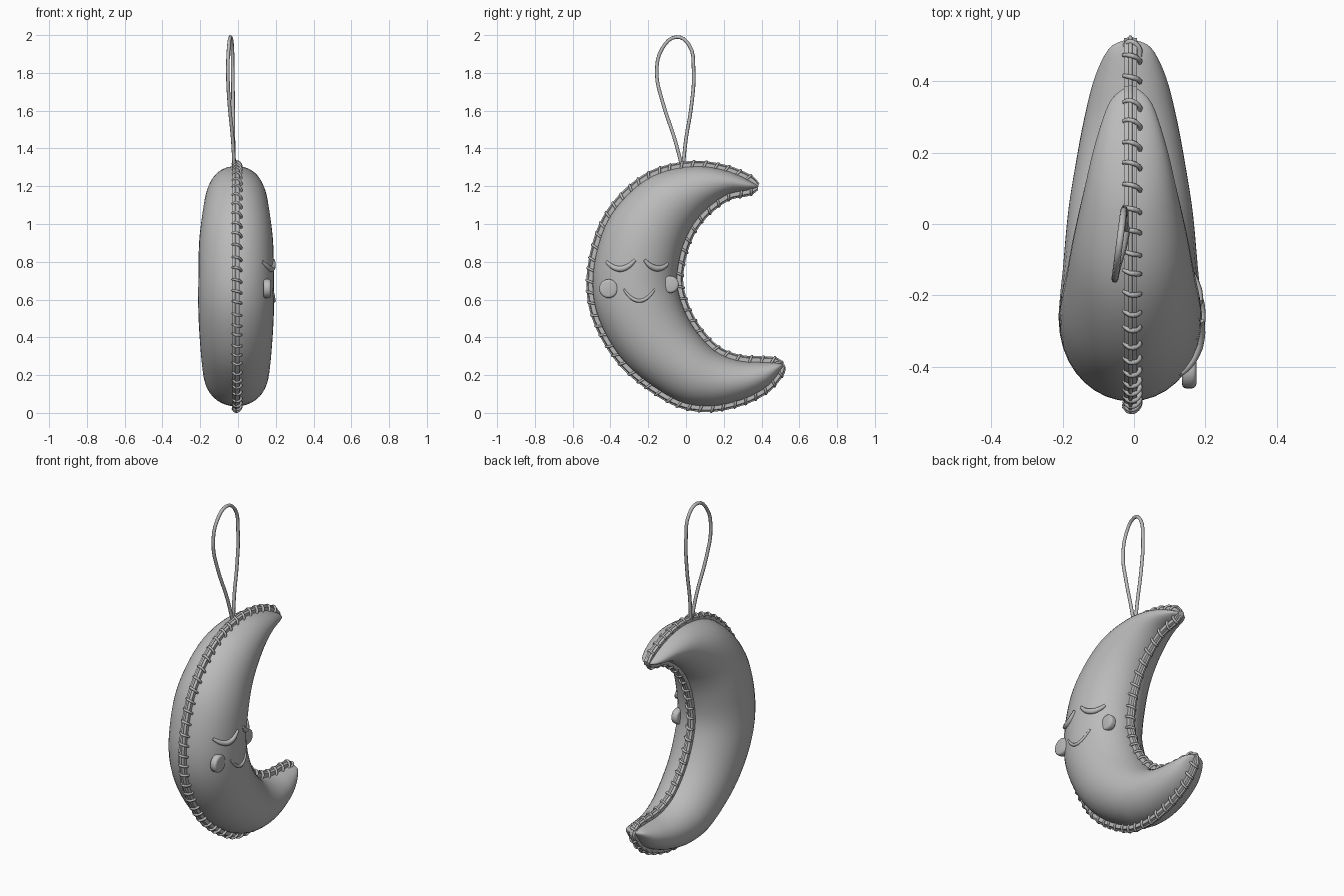
import bpy, bmesh, math
from mathutils import Vector
from mathutils.bvhtree import BVHTree

if "Cube" in bpy.data.objects:
    bpy.data.objects.remove(bpy.data.objects["Cube"])

felt = bpy.data.materials.new("grey felt")
felt.diffuse_color = (0.5, 0.5, 0.5, 1)
felt.use_nodes = True
felt.node_tree.nodes["Principled BSDF"].inputs["Base Color"].default_value = felt.diffuse_color
MID = -0.01  # x of the seam plane

# Crescent stations from top tip to bottom tip: outer (y, z), inner (y, z), half thickness
STATIONS = [
    (.385, 1.21, .38, 1.185, .015), (.34, 1.255, .335, 1.155, .06),
    (.20, 1.31, .24, 1.135, .10), (.02, 1.328, .165, 1.09, .13),
    (-.19, 1.275, .095, 1.025, .16), (-.36, 1.14, .04, .945, .18),
    (-.47, .96, 0, .84, .196), (-.522, .70, -.02, .71, .20),
    (-.48, .47, 0, .60, .20), (-.33, .235, .055, .48, .19),
    (-.085, .055, .14, .375, .175), (.10, .01, .215, .325, .155),
    (.285, .04, .30, .30, .13), (.43, .11, .39, .295, .10),
    (.51, .20, .47, .29, .06), (.522, .24, .505, .27, .015)]


def station(t):
    """Smooth interpolation of the stations, t in 0..1"""
    n = len(STATIONS) - 1
    i = min(int(t * n), n - 1)
    f = t * n - i
    p = [STATIONS[min(max(k, 0), n)] for k in range(i - 1, i + 3)]
    return [b + .5 * f * (c - a + f * (2*a - 5*b + 4*c - d + f * (3*(b - c) + d - a)))
            for a, b, c, d in zip(*p)]


def finish(name, bm, angle=40):
    bmesh.ops.recalc_face_normals(bm, faces=bm.faces)
    me = bpy.data.meshes.new(name)
    bm.to_mesh(me)
    ob = bpy.data.objects.new(name, me)
    bpy.context.collection.objects.link(ob)
    me.materials.append(felt)
    bpy.ops.object.select_all(action='DESELECT')
    ob.select_set(True)
    bpy.context.view_layer.objects.active = ob
    bpy.ops.object.shade_smooth_by_angle(angle=math.radians(angle))
    return ob


def loft(rings):
    bm = bmesh.new()
    vs = [[bm.verts.new(p) for p in r] for r in rings]
    n = len(vs[0])
    for a, b in zip(vs, vs[1:]):
        for k in range(n):
            bm.faces.new((a[k], a[(k+1) % n], b[(k+1) % n], b[k]))
    bm.faces.new(vs[0])
    bm.faces.new(vs[-1])
    return bm


def tubes(name, paths, radius, cyclic=False, res=2, kind='BEZIER'):
    """Round cords; each path is a list of (point, radius factor)"""
    cu = bpy.data.curves.new(name, 'CURVE')
    cu.dimensions = '3D'
    cu.bevel_depth = radius
    cu.bevel_resolution = res
    cu.resolution_u = 4
    cu.use_fill_caps = True
    for path in paths:
        sp = cu.splines.new('BEZIER')
        sp.bezier_points.add(len(path) - 1)
        for bp, (co, r) in zip(sp.bezier_points, path):
            bp.co, bp.radius = co, r
            bp.handle_left_type = bp.handle_right_type = 'AUTO'
        sp.use_cyclic_u = cyclic
    cu.materials.append(felt)
    ob = bpy.data.objects.new(name, cu)
    bpy.context.collection.objects.link(ob)


# Stuffed body: elliptical sections set in from the seam edge
rings = []
for i in range(73):
    oy, oz, iy, iz, h = station(.012 + .976 * i / 72)
    o, n = Vector((0, oy, oz)), Vector((0, iy, iz))
    w = (n - o).length
    c, u = (o + n) / 2, (o - n) / w
    half = max(w / 2 - .026, w * .2)
    rings.append([c + u * half * math.cos(a) + Vector((MID + h * math.sin(a), 0, 0))
                  for a in [math.tau * k / 36 for k in range(36)]])
bm = loft(rings)
tree = BVHTree.FromBMesh(bm)
finish("moon_body", bm, 60)

# Flat felt seam around the crescent
rings = []
for i in range(73):
    oy, oz, iy, iz, h = station(i / 72)
    o, n = Vector((MID, oy, oz)), Vector((MID, iy, iz))
    e = (o - n) * .03 / max((o - n).length, .06)
    ring = [(.018, o - e * .2), (0, o), (-.018, o - e * .2),
            (-.018, n + e * .2), (0, n), (.018, n + e * .2)]
    rings.append([p + Vector((x, 0, 0)) for x, p in ring])
finish("seam_edge", loft(rings), 50)

# Blanket stitches, spaced evenly along the edge
edge = [Vector((MID, *station(i / 300)[0:2])) for i in range(301)]
edge += [Vector((MID, *station(i / 300)[2:4])) for i in range(300, -1, -1)]
stitches, travel, step = [], 0, .062
for a, b in zip(edge, edge[1:]):
    travel += (b - a).length
    if travel < step:
        continue
    travel -= step
    t = (b - a).normalized()
    out = Vector((0, t.z, -t.y))  # sideways within the seam plane
    if tree.find_nearest(b + out * .02)[3] < tree.find_nearest(b - out * .02)[3]:
        out = -out
    X = Vector((1, 0, 0))
    stitches.append([(b - out * .036 + t * .012 + X * .026, 1),
                     (b - out * .012 + t * .004 + X * .024, 1.1),
                     (b + out * .004 - t * .004, 1.1),
                     (b - out * .012 - t * .008 - X * .02, .9)])
tubes("edge_stitches", stitches, .0065, res=1)

# Running thread that links the stitches along the rim
tubes("rim_thread", [[(p, 1) for p in edge[::6]]], .006, res=1)

# Hanging loop
loop = [(-.02, 1.30), (-.06, 1.45), (-.125, 1.65), (-.155, 1.80), (-.125, 1.93), (-.05, 1.99),
        (.015, 1.95), (.04, 1.82), (.028, 1.62), (0, 1.45), (-.016, 1.30)]
tubes("hanging_loop", [[(Vector((-.02 - .02 * min(1, (z - 1.3) / .4) + .13 * (y + .05)
                                 * min(1, (z - 1.3) / .3), y, z)), 1) for y, z in loop]], .0095)


def on_face(y, z):
    hit, normal, *_ = tree.ray_cast(Vector((1, y, z)), Vector((-1, 0, 0)))
    return hit, (normal if normal.x > 0 else -normal)


def face_line(name, y0, z0, y1, z1, sag, radius):
    """Sagging cord laid on the body between two points"""
    path = []
    for k in range(9):
        s = k / 8
        bow = 1 - (2 * s - 1) ** 2
        p, n = on_face(y0 + (y1 - y0) * s, z0 + (z1 - z0) * s - sag * bow)
        path.append((p + n * radius * .5, .5 + .5 * bow))
    tubes(name, [path], radius)


# Closed eyes and smile
face_line("outer_eyelid", -.42, .80, -.27, .81, .043, .016)
face_line("inner_eyelid", -.22, .81, -.095, .79, .035, .016)
face_line("smile", -.33, .655, -.165, .655, .062, .010)

# Round cheeks
for name, y, z, r in (("outer_cheek", -.41, .658, .05), ("inner_cheek", -.083, .68, .045)):
    p, n = on_face(y, z)
    n = (n + Vector((.35, 0, 0))).normalized()
    bm = bmesh.new()
    bmesh.ops.create_cone(bm, cap_ends=True, segments=24, radius1=r, radius2=r, depth=.04)
    rim = [e for e in bm.edges if abs(e.verts[0].co.z - e.verts[1].co.z) < .001]
    bmesh.ops.bevel(bm, geom=rim, offset=.012, segments=3, affect='EDGES', profile=.5)
    ob = finish(name, bm)
    ob.rotation_mode = 'QUATERNION'
    ob.rotation_quaternion = n.to_track_quat('Z', 'Y')
    ob.location = p + n * .008
